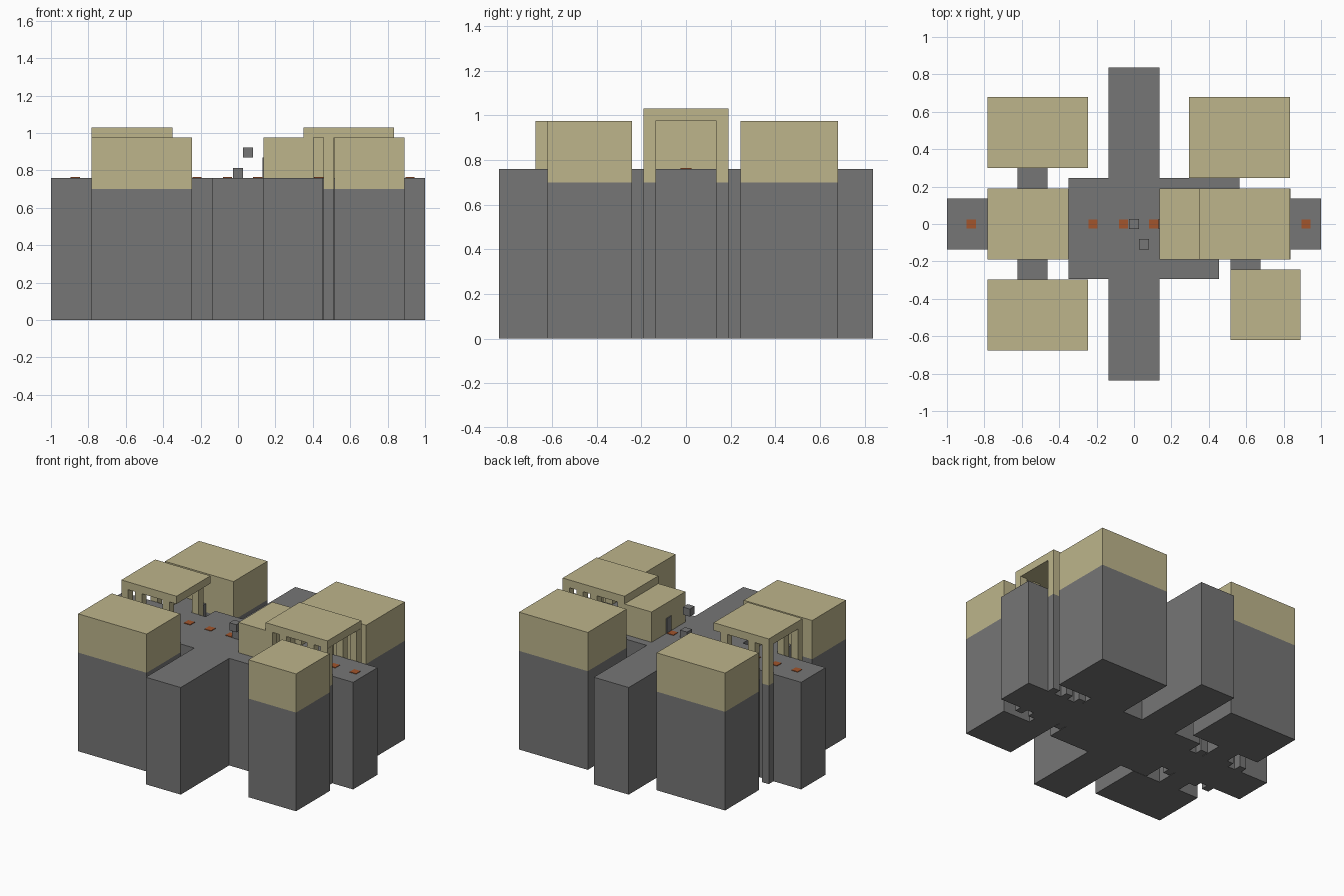
import bpy, bmesh
from mathutils import Matrix, Vector

cube = bpy.data.objects.get("Cube")
if cube:
    bpy.data.objects.remove(cube, do_unlink=True)


def material(name, rgb):
    m = bpy.data.materials.new(name)
    m.use_nodes = True
    color = (*rgb, 1)
    m.diffuse_color = color
    m.node_tree.nodes["Principled BSDF"].inputs["Base Color"].default_value = color
    return m


stone = material("grey stone", (0.18, 0.18, 0.18))
sand = material("sandstone", (0.51, 0.46, 0.26))
orange = material("burnt orange", (0.36, 0.09, 0.025))

U = 0.054        # one block
FLOOR = 0.76     # walkway height
SPLIT = 0.70     # where sandstone starts
ROOF = 0.975     # roof height
HALF = 0.137     # half width of the walkways
SIDE = 0.19      # half width of the canopies


def box(name, x, y, z, mat):
    lo, hi = Vector((x[0], y[0], z[0])), Vector((x[1], y[1], z[1]))
    bm = bmesh.new()
    bmesh.ops.create_cube(bm, size=1, matrix=Matrix.Translation((lo + hi) / 2)
                          @ Matrix.Diagonal((*(hi - lo), 1)))
    mesh = bpy.data.meshes.new(name)
    bm.to_mesh(mesh)
    bm.free()
    mesh.materials.append(mat)
    ob = bpy.data.objects.new(name, mesh)
    bpy.context.collection.objects.link(ob)
    return ob


def two_tone(name, x, y):
    box(name + "_base", x, y, (0, SPLIT), stone)
    box(name + "_top", x, y, (SPLIT, ROOF), sand)


# Central hall and the four walkways
room_x, room_y = (-0.35, 0.455), (-0.295, 0.245)
ground = (0, FLOOR)
box("central_hall", room_x, room_y, ground, stone)
box("right_walkway", (-1, room_x[0]), (-HALF, HALF), ground, stone)
box("left_walkway", (room_x[1], 1), (-HALF, HALF), ground, stone)
box("front_walkway", (-HALF, HALF), (-0.838, room_y[0]), ground, stone)
box("back_walkway", (-HALF, HALF), (room_y[1], 0.838), ground, stone)

# Corner towers
two_tone("front_right_tower", (-0.783, -0.245), (-0.675, -0.297))
two_tone("back_right_tower", (-0.783, -0.245), (0.30, 0.68))
two_tone("back_left_tower", (0.295, 0.835), (0.245, 0.68))
two_tone("front_left_tower", (0.515, 0.89), (-0.62, -0.242))

# Short passages joining walkways to towers
box("front_right_passage", (-0.623, -0.463), (-0.297, -HALF), ground, stone)
box("back_right_passage", (-0.623, -0.463), (HALF, 0.30), ground, stone)
box("front_left_passage", (0.515, 0.675), (-0.242, -HALF), ground, stone)
box("back_left_passage", (0.455, 0.565), (HALF, 0.245), ground, stone)


# Canopies carried on rows of posts
def canopy(name, x, front_posts, back_posts):
    box(name + "_roof", x, (-SIDE, SIDE), (ROOF, 1.03), sand)
    rows = (("front", front_posts, (-SIDE, -HALF)), ("back", back_posts, (HALF, SIDE)))
    for side, posts, y in rows:
        for i in posts:
            start = x[0] + i * U
            two_tone(f"{name}_{side}_post_{i}", (start, start + U), y)


canopy("right_canopy", (-0.783, -0.35), (0, 2, 6), (0, 2, 6))
canopy("left_canopy", (0.35, 0.835), (0, 2, 6, 8), (0, 4, 6, 8))

# Gatehouse at the hall end of the left canopy, with a small door
box("gatehouse", (HALF, 0.35), (-SIDE, SIDE), (FLOOR, ROOF), sand)
box("gatehouse_door", (HALF - 0.006, HALF), (-U / 2, U / 2), (FLOOR, FLOOR + 2 * U), stone)

# Loose blocks in the hall
box("standing_block", (-U / 2, U / 2), (-U / 2, U / 2), (FLOOR, FLOOR + U), stone)
box("floating_block", (U / 2, 1.5 * U), (-2.5 * U, -1.5 * U), (0.868, 0.868 + U), stone)

# Orange floor markers along the centre line
for i in range(12):
    x = -0.87 + i * 0.1627
    if not HALF < x < 0.35:
        box(f"floor_marker_{i}", (x - 0.025, x + 0.025), (-0.025, 0.025),
            (FLOOR, FLOOR + 0.004), orange)
